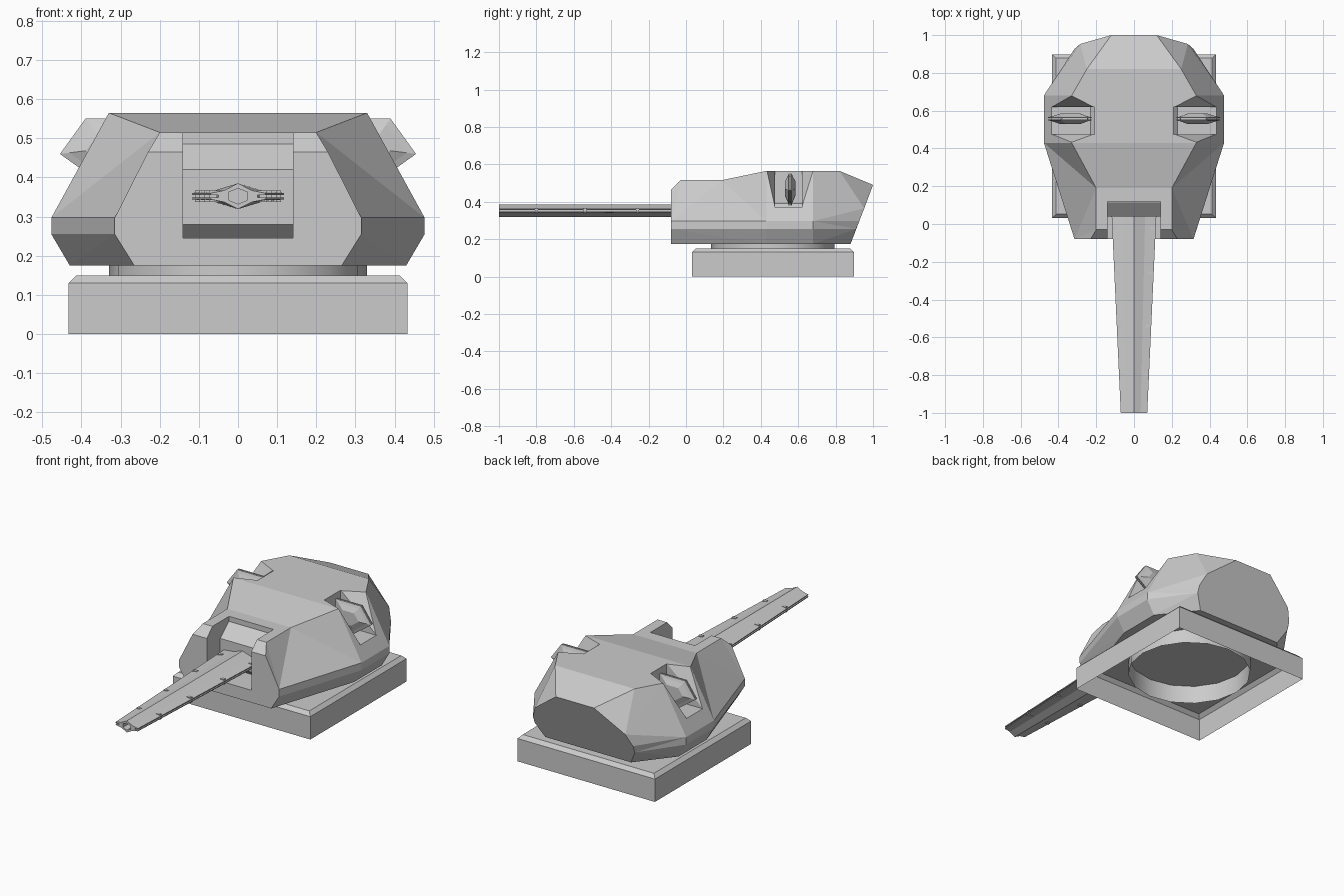
import bpy, bmesh
from math import sin, cos, pi
from mathutils import Matrix

cube = bpy.data.objects.get("Cube")
if cube:
    bpy.data.objects.remove(cube)

GREY = (0.6, 0.6, 0.6, 1)
armour = bpy.data.materials.new("armour grey")
armour.use_nodes = True
armour.diffuse_color = GREY
armour.node_tree.nodes["Principled BSDF"].inputs["Base Color"].default_value = GREY


def finish(bm, name, smooth=False):
    bmesh.ops.recalc_face_normals(bm, faces=bm.faces)
    for f in bm.faces:
        f.smooth = smooth
    mesh = bpy.data.meshes.new(name)
    bm.to_mesh(mesh)
    bm.free()
    mesh.materials.append(armour)
    obj = bpy.data.objects.new(name, mesh)
    bpy.context.collection.objects.link(obj)
    return obj


def loft(bm, rings, caps=True):
    loops = [[bm.verts.new(p) for p in ring] for ring in rings]
    n = len(loops[0])
    for a, b in zip(loops, loops[1:]):
        for i in range(n):
            bm.faces.new((a[i], a[(i + 1) % n], b[(i + 1) % n], b[i]))
    if caps:
        bm.faces.new(loops[0])
        bm.faces.new(loops[-1])


def cut(obj, cutter):
    cutter.hide_render = True
    bpy.context.view_layer.update()
    mod = obj.modifiers.new("cut", 'BOOLEAN')
    mod.operation = 'DIFFERENCE'
    mod.solver = 'EXACT'
    mod.object = cutter
    bpy.context.view_layer.objects.active = obj
    bpy.ops.object.modifier_apply(modifier=mod.name)
    bpy.data.objects.remove(cutter)


def box(bm, centre, size):
    bmesh.ops.create_cube(bm, size=1, matrix=Matrix.Translation(centre) @ Matrix.Diagonal((*size, 1)))


# Hollow base and turning ring
SIDES, MID_Y = 16, 0.465


def ring(r, z, square=False):
    pts = []
    for k in range(SIDES):
        c, s = cos(2 * pi * k / SIDES), sin(2 * pi * k / SIDES)
        f = r / max(abs(c), abs(s)) if square else r
        pts.append((c * f, MID_Y + s * f, z))
    return pts


bm = bmesh.new()
loft(bm, [ring(.433, 0, True), ring(.433, .13, True), ring(.413, .15, True), ring(.33, .15)], caps=False)
finish(bm, "base")
bm = bmesh.new()
loft(bm, [ring(.33, .07), ring(.33, .176)], caps=False)
finish(bm, "turning_ring", smooth=True)

# Faceted turret shell: one half as named corners, mirrored
P = {
    "a0": (.265, -.08, .175), "a1": (.315, -.08, .255), "a2": (.315, -.08, .297), "a3": (.23, -.08, .465),
    "b": (.2, -.03, .515), "c": (.2, .19, .515),
    "d0": (.43, .43, .175), "d1": (.477, .43, .255), "d2": (.477, .43, .297), "d3": (.33, .43, .565),
    "e0": (.43, .68, .175), "e1": (.477, .68, .255), "e2": (.477, .68, .297), "e3": (.33, .68, .565),
    "f": (.25, .82, .565),
    "g0": (.27, .88, .175), "g1": (.315, .91, .255), "g2": (.315, .927, .297),
    "g3": (.285, .953, .365), "g4": (.12, 1.0, .49),
}
SIDE = ("a0 a1 d1 d0,a1 a2 d2 d1,a2 a3 b,a2 b c,a2 c d2,c d3 d2,d0 d1 e1 e0,d1 d2 e2 e1,"
        "d2 d3 e3 e2,e0 e1 g1 g0,e1 e2 g2 g1,e2 g3 g2,e2 e3 g3,e3 f g3,f g4 g3")
ACROSS = "a0 a1 a2 a3,a3 b,b c,c d3,d3 e3,e3 f,f g4,g0 g1 g2 g3 g4,a0 d0,d0 e0,e0 g0"
bm = bmesh.new()
left = {k: bm.verts.new(p) for k, p in P.items()}
right = {k: bm.verts.new((-p[0], p[1], p[2])) for k, p in P.items()}
for names in SIDE.split(","):
    for half in (left, right):
        bm.faces.new([half[k] for k in names.split()])
for names in ACROSS.split(","):
    keys = names.split()
    bm.faces.new([left[k] for k in keys] + [right[k] for k in reversed(keys)])
bmesh.ops.triangulate(bm, faces=[f for f in bm.faces if len(f.verts) == 4])
turret = finish(bm, "turret_shell")

# Front gun slot
bm = bmesh.new()
box(bm, (0, -.04, .445), (.28, .32, .4))
cut(turret, finish(bm, "slot_cutter"))


# Side recesses: a straight pocket that flares where it meets the shell
def recess_ring(s, top, low, front, back):
    corners = ((top, front), (top, back), (low, back), (low, front))
    return [(s * x, y, z) for (x, z), y in corners]


for s in (1, -1):
    bm = bmesh.new()
    loft(bm, [recess_ring(s, (.21, .39), (.23, .37), .475, .62),
              recess_ring(s, (.21, .57), (.44, .37), .475, .62),
              recess_ring(s, (.308, .683), (.538, .483), .391, .738)])
    cut(turret, finish(bm, "recess_cutter"))

# Gun mantlet
bm = bmesh.new()
profile = [(.125, .487), (.115, .485), (.04, .42), (.04, .28), (.08, .244), (.125, .244)]
loft(bm, [[(x, y, z) for y, z in profile] for x in (-.141, .141)])
finish(bm, "mantlet")

# Main gun: finned, tapered, with a groove along each side
ROOT_Y, TIP_Y, GUN_Z = .04, -1.0, .352
ROOT_W, TIP_W = .118, .07


def section(w, y):
    quarter = [(0, .033), (.5 * w, .015), (w, .008), (w, .003), (.72 * w, .003)]
    half = quarter + [(x, -z) for x, z in reversed(quarter)]
    pts = half + [(-x, z) for x, z in reversed(half[1:-1])]
    return [(x, y, GUN_Z + z) for x, z in pts]


bm = bmesh.new()
loft(bm, [section(ROOT_W, ROOT_Y), section(TIP_W, TIP_Y)])
main_gun = finish(bm, "main_gun")
bm = bmesh.new()
bmesh.ops.create_cone(bm, cap_ends=True, segments=6, radius1=.02, radius2=.02, depth=.1,
                      matrix=Matrix.Translation((0, TIP_Y, GUN_Z)) @ Matrix.Diagonal((1.4, 1, 1, 1))
                      @ Matrix.Rotation(pi / 2, 4, 'X'))
cut(main_gun, finish(bm, "bore_cutter"))

# Lugs along the gun grooves
bm = bmesh.new()
for y in (-.02, -.26, -.54, -.8):
    x = ROOT_W + (TIP_W - ROOT_W) * (ROOT_Y - y) / (ROOT_Y - TIP_Y) - .018
    for s in (1, -1):
        box(bm, (s * x, y, GUN_Z), (.026, .016, .03))
finish(bm, "gun_lugs")

# Side guns: upright lens-shaped blades standing in the recesses
BLADE = [(.455, .46), (.39, .55), (.23, .55), (.225, .38), (.35, .385)]


def blade_ring(s, scale, y):
    return [(s * (.335 + (x - .335) * scale), .557 + y, .475 + (z - .475) * scale) for x, z in BLADE]


for s, side in ((1, "left"), (-1, "right")):
    bm = bmesh.new()
    loft(bm, [blade_ring(s, f, y) for f, y in
              ((.45, -.028), (.8, -.014), (1, -.008), (1, -.003), (.85, -.003),
               (.85, .003), (1, .003), (1, .008), (.8, .014), (.45, .028))])
    finish(bm, side + "_side_gun")
